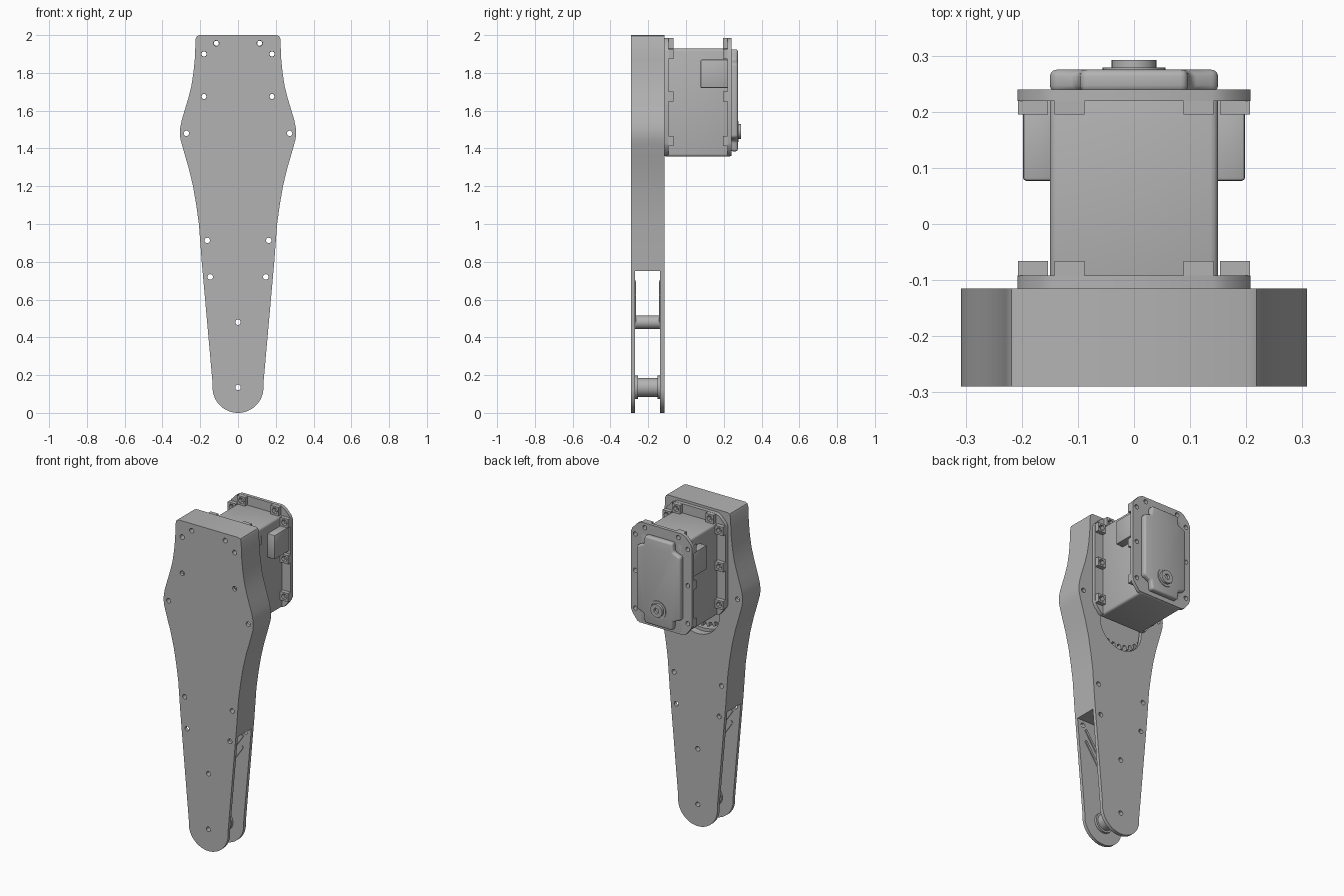
import bpy, bmesh, math
from mathutils import Matrix, Vector

if "Cube" in bpy.data.objects:
    bpy.data.objects.remove(bpy.data.objects["Cube"])

gray = bpy.data.materials.new("plain gray")
gray.use_nodes = True
gray.diffuse_color = (0.45, 0.45, 0.45, 1)
gray.node_tree.nodes["Principled BSDF"].inputs["Base Color"].default_value = gray.diffuse_color


def finish(name, bm):
    bmesh.ops.recalc_face_normals(bm, faces=bm.faces)
    mesh = bpy.data.meshes.new(name)
    bm.to_mesh(mesh)
    bm.free()
    mesh.materials.append(gray)
    obj = bpy.data.objects.new(name, mesh)
    bpy.context.collection.objects.link(obj)
    return obj


def add_prism(bm, outline, y0, y1):
    face = bm.faces.new([bm.verts.new((x, y0, z)) for x, z in outline])
    new = bmesh.ops.extrude_face_region(bm, geom=[face])["geom"]
    moved = [v for v in new if isinstance(v, bmesh.types.BMVert)]
    bmesh.ops.translate(bm, verts=moved, vec=(0, y1 - y0, 0))


def prism(name, outlines, y0, y1):
    bm = bmesh.new()
    for outline in outlines:
        add_prism(bm, outline, y0, y1)
    return finish(name, bm)


def circle(x, z, r, n=32, start=0, sweep=math.tau):
    steps = n if sweep == math.tau else n - 1
    return [(x + r * math.cos(start + sweep * i / steps),
             z + r * math.sin(start + sweep * i / steps)) for i in range(n)]


def rect(x0, x1, z0, z1):
    return [(x0, z0), (x1, z0), (x1, z1), (x0, z1)]


def mirrored(half):
    return half + [(-x, z) for x, z in reversed(half)]


def apply(obj, mod):
    with bpy.context.temp_override(object=obj, active_object=obj, selected_objects=[obj]):
        bpy.ops.object.modifier_apply(modifier=mod.name)


def cut(obj, cutter):
    mod = obj.modifiers.new("cut", "BOOLEAN")
    mod.operation, mod.solver, mod.object = "DIFFERENCE", "EXACT", cutter
    apply(obj, mod)
    bpy.data.objects.remove(cutter)


def bevel(obj, width, segments=3):
    mod = obj.modifiers.new("bevel", "BEVEL")
    mod.width, mod.segments, mod.limit_method = width, segments, "ANGLE"
    mod.angle_limit = math.radians(40)
    apply(obj, mod)


def smooth(obj):
    bpy.ops.object.select_all(action="DESELECT")
    obj.select_set(True)
    bpy.context.view_layer.objects.active = obj
    bpy.ops.object.shade_smooth_by_angle(angle=math.radians(30))


def both_sides(points):
    return [(s * x, z) for x, z in points for s in (-1, 1)]


# Screw positions
flange_screws = both_sides([(.115, 1.957), (.18, 1.9), (.18, 1.675), (.18, 1.44)])
arm_screws = flange_screws[:6] + both_sides([(.273, 1.48), (.163, .913), (.147, .72)])
pivots = [(0, .48), (0, .135)]

# Arm housing: coffin-like outline with a round foot
side = [(.134, .15), (.192, .8), (.207, 1), (.221, 1.1), (.238, 1.2), (.262, 1.3),
        (.28, 1.36), (.297, 1.42), (.305, 1.45), (.308, 1.48), (.306, 1.51),
        (.298, 1.55), (.28, 1.61), (.262, 1.67), (.247, 1.73), (.236, 1.8),
        (.229, 1.87), (.224, 1.98), (.218, 1.994), (.204, 2)]
foot = circle(0, .135, .135, 17, -math.pi / 2, math.pi / 2)[:-1]
arm = prism("arm_housing", [mirrored(foot[1:] + side) + [(0, 0)]], -.29, -.115)
cut(arm, prism("fork_gap", [rect(-.4, .4, -.1, .75)], -.27, -.137))
cut(arm, prism("gear_cavity", [circle(0, 1.48, .265, 48)], -.27, -.137))
slot = circle(0, 1.345, .15, 25, math.pi, math.pi) + [(.15, 1.5), (-.15, 1.5)]
cut(arm, prism("gear_window", [slot], -.16, -.05))
cut(arm, prism("screw_holes", [circle(x, z, .0145, 16) for x, z in arm_screws + pivots], -.4, 0))
smooth(arm)

# Toothed gear behind the window
teeth = []
for i in range(36):
    for offset, r in ((-.3, .225), (-.14, .25), (.14, .25), (.3, .225)):
        a = math.tau * (i + offset) / 36
        teeth.append((r * math.cos(a), 1.48 + r * math.sin(a)))
prism("drive_gear", [teeth], -.25, -.155)

# Spacer post and pivot roller between the fork plates
for name, z, r, y0, y1 in (("spacer_post", .48, .035, -.272, -.135),
                           ("pivot_roller", .135, .05, -.272, -.135),
                           ("pivot_collar_front", .135, .062, -.272, -.255),
                           ("pivot_collar_back", .135, .062, -.152, -.135)):
    post = prism(name, [circle(0, z, r)], y0, y1)
    cut(post, prism("bore", [circle(0, z, .0145, 16)], -.4, 0))
    smooth(post)

# Shallow stiffening ribs on the inner fork faces
ribs = []
for s in (-1, 1):
    for drop in (0, .07):
        ribs.append([(s * .135, .69 - drop), (s * .125, .7 - drop),
                     (s * .01, .53 - drop), (s * .02, .52 - drop)])
prism("ribs_front", ribs, -.271, -.264)
prism("ribs_back", ribs, -.143, -.136)

# Motor body
body = prism("motor_body", [rect(-.15, .15, 1.357, 1.928)], -.115, .24)
bevel(body, .014)
smooth(body)

# Mounting flanges with pocketed screw bosses
flange_outline = mirrored([(.15, 1.36), (.165, 1.366), (.2, 1.41), (.208, 1.43), (.208, 1.915),
                           (.2, 1.935), (.165, 1.972), (.14, 1.985)])
for name, y0, y1, b0, b1 in (("front_flange", -.115, -.092, -.093, -.066),
                             ("back_flange", .219, .24, .195, .22)):
    plate = prism(name, [flange_outline], y0, y1)
    cut(plate, prism("holes", [circle(x, z, .0135, 16) for x, z in flange_screws], -.2, .3))
    smooth(plate)
    bosses = prism(name + "_bosses", [rect(x - .027, x + .027, z - .027, z + .027)
                                      for x, z in flange_screws], b0, b1)
    cut(bosses, prism("nut_pockets", [circle(x, z, .019, 6) for x, z in flange_screws], -.2, .3))

# Connector boxes on both sides
for name, s in (("connector_left", 1), ("connector_right", -1)):
    box = prism(name, [rect(*sorted((s * .14, s * .198)), 1.72, 1.87)], .077, .222)
    bevel(box, .006, 2)
    smooth(box)

# End cap with notched corners
cap = prism("end_cap", [mirrored([(.095, 1.385), (.1, 1.44), (.15, 1.46), (.15, 1.85),
                                  (.1, 1.87), (.095, 1.925)])], .235, .275)
bevel(cap, .012)
smooth(cap)

# Output hub
for name, r, bore, y in (("hub_ring", .056, .046, .279), ("output_hub", .04, .017, .292)):
    hub = prism(name, [circle(0, 1.49, r)], .27, y)
    cut(hub, prism("hub_bore", [circle(0, 1.49, bore, 24)], .276, .4))
    smooth(hub)
